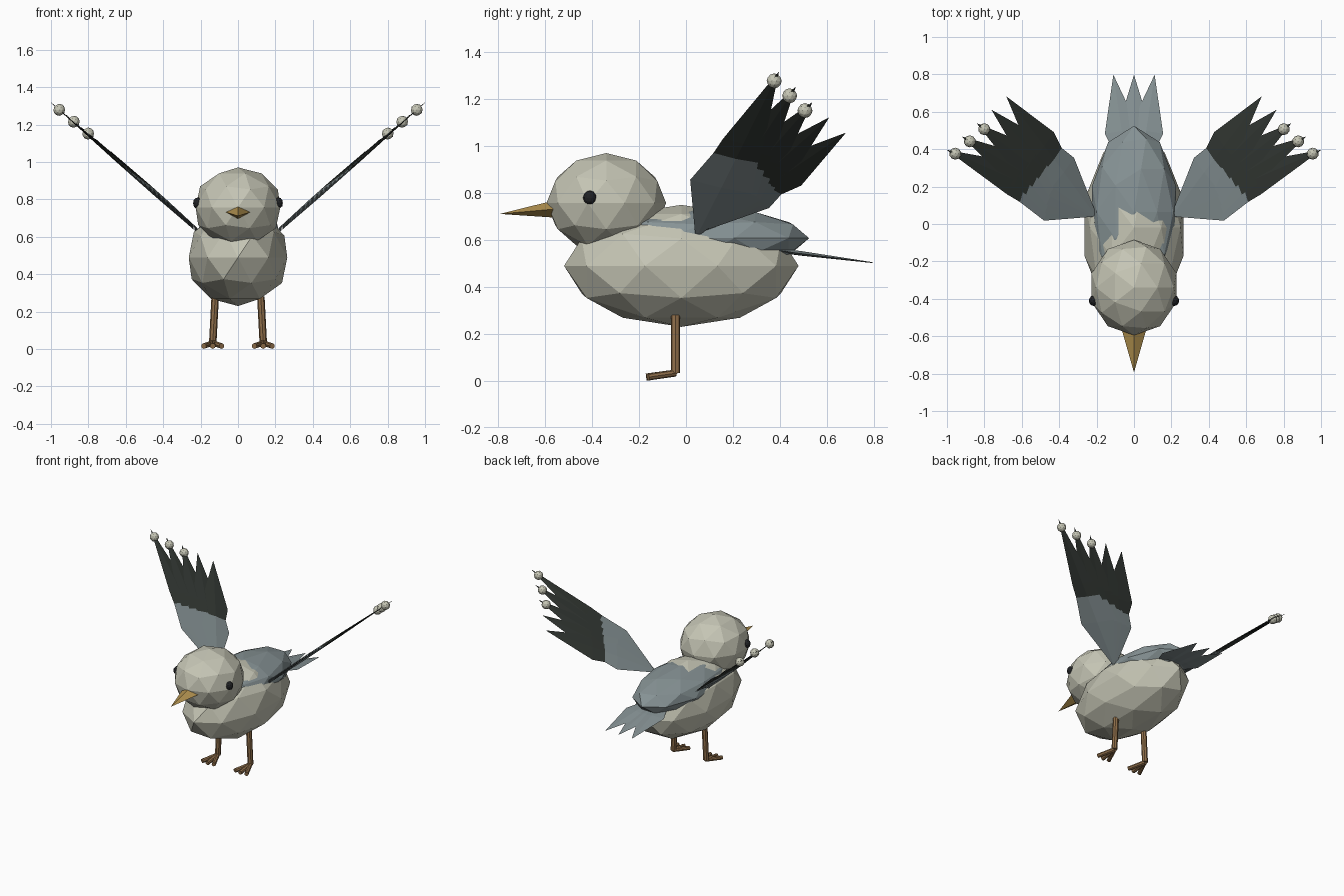
import bpy, bmesh
from math import radians
from mathutils import Vector

old = bpy.data.objects.get("Cube")
if old:
    bpy.data.objects.remove(old)


def material(name, r, g, b):
    m = bpy.data.materials.new(name)
    m.use_nodes = True
    m.diffuse_color = (r, g, b, 1)
    bsdf = m.node_tree.nodes["Principled BSDF"]
    bsdf.inputs["Base Color"].default_value = (r, g, b, 1)
    bsdf.inputs["Roughness"].default_value = 0.8
    return m


CREAM = material("cream_plumage", 0.56, 0.56, 0.46)
SLATE = material("slate_grey", 0.24, 0.29, 0.30)
DARK = material("dark_feather", 0.035, 0.042, 0.036)
HORN = material("beak_ochre", 0.45, 0.29, 0.08)
LEG = material("leg_brown", 0.28, 0.16, 0.07)
BLACK = material("eye_black", 0.015, 0.016, 0.018)


def finish(name, mat):
    ob = bpy.context.object
    ob.name = name
    ob.data.materials.append(mat)
    return ob


def blob(name, loc, radii, mat, detail=2):
    bpy.ops.mesh.primitive_ico_sphere_add(subdivisions=detail, radius=1, location=loc)
    bpy.context.object.scale = radii
    return finish(name, mat)


def rod(name, a, b, radius, mat):
    a, b = Vector(a), Vector(b)
    bpy.ops.mesh.primitive_cylinder_add(vertices=8, radius=radius, depth=(b - a).length,
                                        location=(a + b) / 2)
    bpy.context.object.rotation_euler = (b - a).to_track_quat('Z', 'Y').to_euler()
    return finish(name, mat)


def feather(name, root, along, across, stations, thick, mats, split=9.0):
    """Ridged blade lofted through (distance, half width) stations."""
    up = along.cross(across).normalized()
    bm = bmesh.new()
    rings = []
    for s, w in stations:
        c = root + along * s
        t = thick if w > 0.02 else thick * 0.2
        rings.append([bm.verts.new(p) for p in
                      (c + across * w, c + up * t, c - across * w, c - up * t)])
    for (s, _), r0, r1 in zip(stations, rings, rings[1:]):
        for i in range(4):
            j = (i + 1) % 4
            f = bm.faces.new((r0[i], r0[j], r1[j], r1[i]))
            f.material_index = 1 if s >= split else 0
    bm.faces.new(rings[0])
    bm.faces.new(rings[-1])
    bmesh.ops.recalc_face_normals(bm, faces=bm.faces)
    mesh = bpy.data.meshes.new(name)
    bm.to_mesh(mesh)
    bm.free()
    for m in mats:
        mesh.materials.append(m)
    ob = bpy.data.objects.new(name, mesh)
    bpy.context.collection.objects.link(ob)
    return ob


# Body, head and the slate mantle over the back
blob("body", (0, -0.02, 0.49), (0.277, 0.5, 0.26), CREAM)
blob("head", (0, -0.34, 0.758), (0.238, 0.255, 0.213), CREAM)
blob("mantle", (0, 0.065, 0.608), (0.235, 0.46, 0.131), SLATE)

# Beak
bpy.ops.mesh.primitive_cone_add(vertices=4, radius1=0.068, depth=0.24,
                                location=(0, -0.675, 0.722),
                                rotation=(radians(95), 0, 0))
bpy.context.object.scale.y = 0.55
finish("beak", HORN)

# Tail feathers
for i in (-1, 0, 1):
    root = Vector((0.035 * i, 0.3, 0.567 + 0.002 * abs(i)))
    along = (Vector((0.11 * i, 0.795, 0.504)) - root)
    length = along.length
    along.normalize()
    across = along.cross(Vector((0, 0, 1))).normalized()
    feather(f"tail_feather_{i + 2}", root, along, across,
            [(0, 0.03), (0.2, 0.092), (length, 0.001)], 0.009, [SLATE])

for side, label in ((1, "left"), (-1, "right")):
    # Eye
    blob(f"{label}_eye", (0.215 * side, -0.41, 0.78), (0.026, 0.029, 0.031), BLACK)

    # Leg and three toes
    ankle = (0.135 * side, -0.045, 0.033)
    rod(f"{label}_leg", (0.122 * side, -0.045, 0.28), ankle, 0.02, LEG)
    for k in (-1, 0, 1):
        rod(f"{label}_toe_{k + 2}", ankle,
            (0.135 * side + 0.048 * k, -0.17 + 0.008 * abs(k), 0.016), 0.015, LEG)

    # Wing: five overlapping feathers fanned in a raised plane
    span = Vector((0.748 * side, 0, 0.664))
    back = Vector((0, 1, 0))
    normal = Vector((-0.664 * side, 0, 0.748))
    for i in range(5):
        f = i / 4
        root = Vector((0.215 * side, 0.05, 0.632)) + normal * (0.004 * (i - 2))
        h, y = 1.04 - 0.41 * f, 0.345 + 0.285 * f
        along = span * h + back * y
        length = along.length
        along.normalize()
        across = normal.cross(along).normalized()
        waist = 0.47 * length
        feather(f"{label}_wing_feather_{i + 1}", root, along, across,
                [(0, 0.012), (0.32, 0.14 - 0.03 * f), (waist, 0.1 - 0.015 * f),
                 (waist + 0.1, 0.09 + 0.015 * f), (length, 0.001)],
                0.006, [SLATE, DARK], waist)
        # Pale bead near the tip of the leading feathers
        if i < 3:
            blob(f"{label}_wing_bead_{i + 1}", root + along * (length - 0.06),
                 (0.032, 0.032, 0.032), CREAM)
